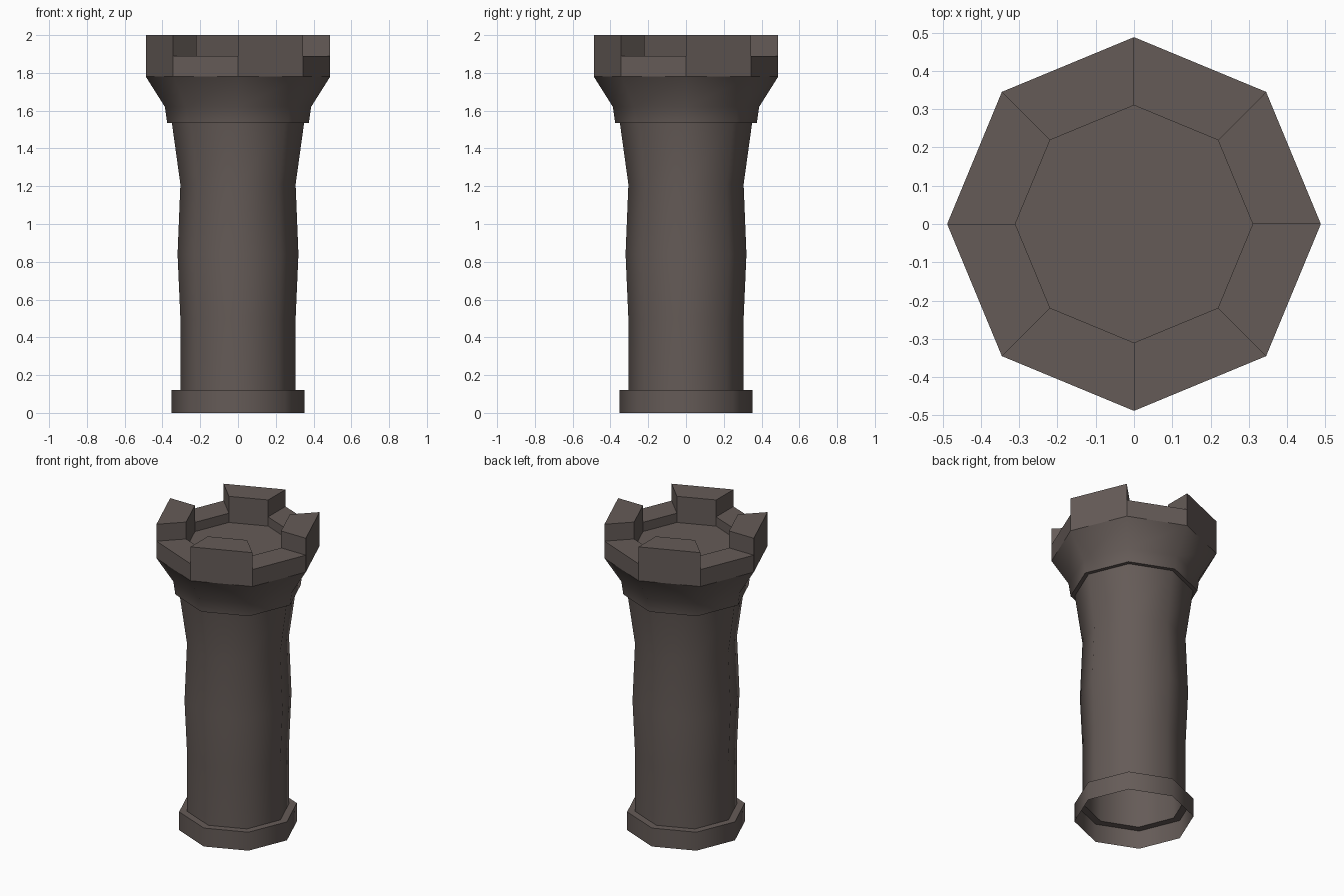
import bpy, bmesh, math

if "Cube" in bpy.data.objects:
    bpy.data.objects.remove(bpy.data.objects["Cube"])

SIDES = 8
stone = bpy.data.materials.new("dark_brown_stone")
stone.diffuse_color = (0.13, 0.105, 0.096, 1)
stone.use_nodes = True
stone.node_tree.nodes["Principled BSDF"].inputs["Base Color"].default_value = stone.diffuse_color


def pt(r, k, z):
    a = 2 * math.pi * k / SIDES
    return (r * math.cos(a), r * math.sin(a), z)


def make_object(name, quads):
    bm = bmesh.new()
    for q in quads:
        bm.faces.new([bm.verts.new(p) for p in q])
    bmesh.ops.remove_doubles(bm, verts=bm.verts[:], dist=0.0005)
    me = bpy.data.meshes.new(name)
    bm.to_mesh(me)
    bm.free()
    me.materials.append(stone)
    ob = bpy.data.objects.new(name, me)
    bpy.context.collection.objects.link(ob)
    return ob


def lathe(name, profile):
    quads = []
    for (r0, z0), (r1, z1) in zip(profile, profile[1:]):
        for k in range(SIDES):
            quads.append([pt(r0, k, z0), pt(r0, k + 1, z0),
                          pt(r1, k + 1, z1), pt(r1, k, z1)])
    ob = make_object(name, quads)
    # rounded shading around the column, crisp ledges
    bpy.ops.object.select_all(action='DESELECT')
    ob.select_set(True)
    bpy.context.view_layer.objects.active = ob
    bpy.ops.object.shade_smooth_by_angle(angle=math.radians(50))
    return ob


R_OUT, R_IN = 0.488, 0.31
Z_RIM, Z_FLOOR, Z_GAP, Z_TOP = 1.78, 1.83, 1.89, 2.0

# open-bottomed foot, bulging shaft, collar and flare
lathe("tower_shaft", [
    (0.352, 0), (0.352, 0.12), (0.305, 0.12), (0.305, 0.5), (0.32, 0.84),
    (0.305, 1.21), (0.35, 1.535), (0.375, 1.535), (0.387, 1.62),
    (R_OUT, Z_RIM)])

# battlement: alternating high and low wall sections
quads = []
for k in range(SIDES):
    h = Z_TOP if k % 2 == 0 else Z_GAP
    n = k + 1
    quads.append([pt(R_OUT, k, Z_RIM), pt(R_OUT, n, Z_RIM),
                  pt(R_OUT, n, h), pt(R_OUT, k, h)])          # outside
    quads.append([pt(R_OUT, k, h), pt(R_OUT, n, h),
                  pt(R_IN, n, h), pt(R_IN, k, h)])            # top
    quads.append([pt(R_IN, k, h), pt(R_IN, n, h),
                  pt(R_IN, n, Z_FLOOR), pt(R_IN, k, Z_FLOOR)])  # inside
    cheek = [pt(R_IN, k, Z_GAP), pt(R_OUT, k, Z_GAP),
             pt(R_OUT, k, Z_TOP), pt(R_IN, k, Z_TOP)]
    quads.append(cheek if k % 2 == 0 else cheek[::-1])        # step side
quads.append([pt(R_IN, k, Z_FLOOR) for k in range(SIDES)])    # floor
make_object("battlement", quads)
